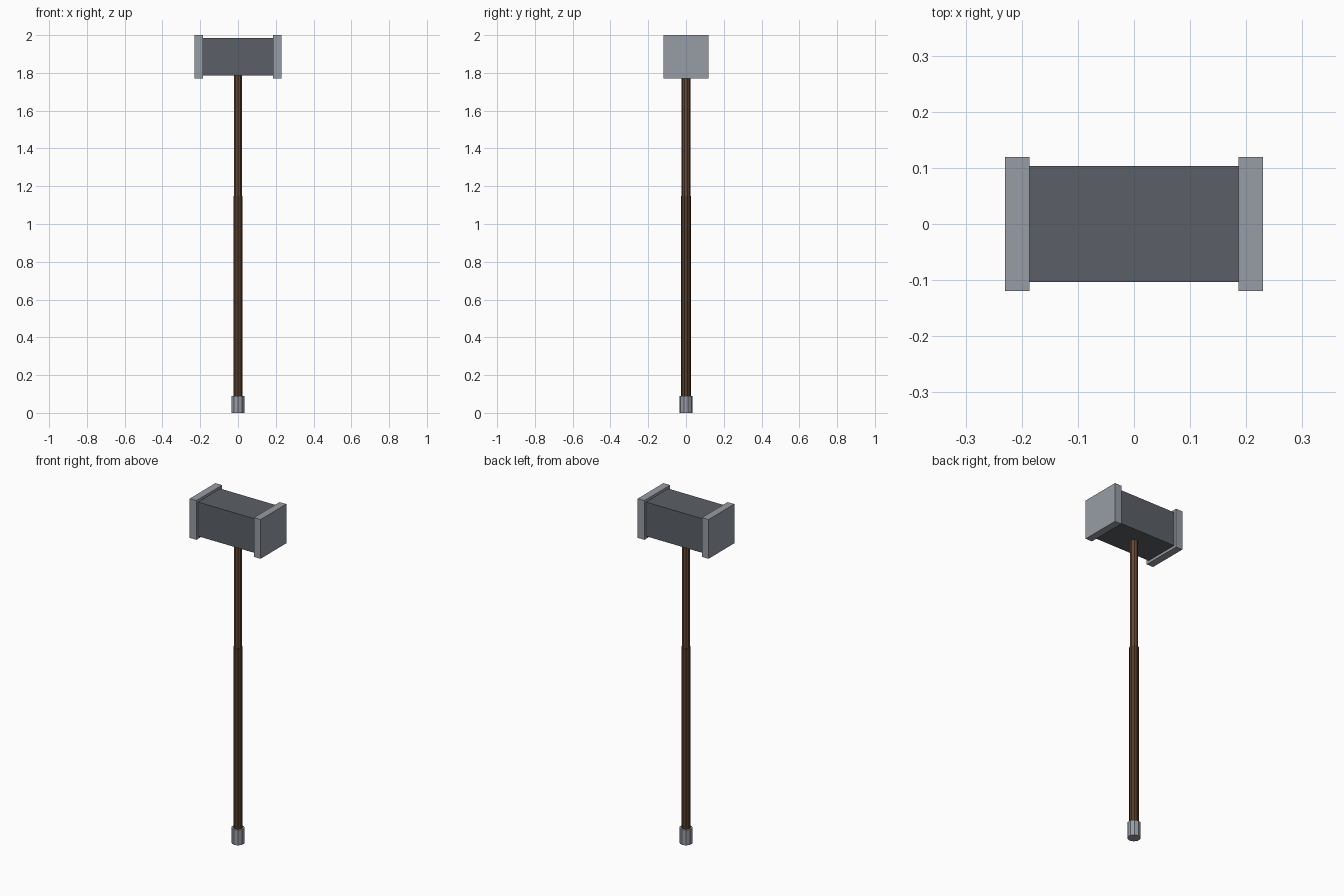
import bpy
import math

cube = bpy.data.objects.get("Cube")
if cube:
    bpy.data.objects.remove(cube, do_unlink=True)


def material(name, color):
    mat = bpy.data.materials.new(name)
    mat.use_nodes = True
    mat.diffuse_color = (*color, 1)
    mat.node_tree.nodes["Principled BSDF"].inputs["Base Color"].default_value = (*color, 1)
    return mat


dark_steel = material("dark steel", (0.105, 0.117, 0.135))
light_steel = material("light steel", (0.31, 0.34, 0.38))
wood = material("brown wood", (0.13, 0.065, 0.033))
leather = material("dark leather", (0.09, 0.045, 0.022))


def finish(name, mat):
    obj = bpy.context.object
    obj.name = name
    obj.data.materials.append(mat)
    return obj


def box(name, center, size, mat):
    bpy.ops.mesh.primitive_cube_add(size=1, location=center)
    bpy.context.object.scale = size
    bpy.ops.object.transform_apply(location=False, rotation=False, scale=True)
    return finish(name, mat)


def rod(name, radius, bottom, top, mat, sides=10):
    bpy.ops.mesh.primitive_cylinder_add(
        vertices=sides, radius=radius, depth=top - bottom,
        location=(0, 0, (bottom + top) / 2))
    return finish(name, mat)


# Head: a dark block with a striking plate on each end
box("head_block", (0, 0, 1.885), (0.38, 0.206, 0.2), dark_steel)
for side, sign in (("left", 1), ("right", -1)):
    box(side + "_striking_plate", (sign * 0.208, 0, 1.885), (0.043, 0.238, 0.23), light_steel)

# Handle: shaft, thicker lower grip and pommel cap
rod("shaft", 0.0225, 1.14, 1.8, wood)
rod("grip", 0.026, 0.08, 1.147, leather)
rod("pommel", 0.035, 0, 0.09, light_steel)
